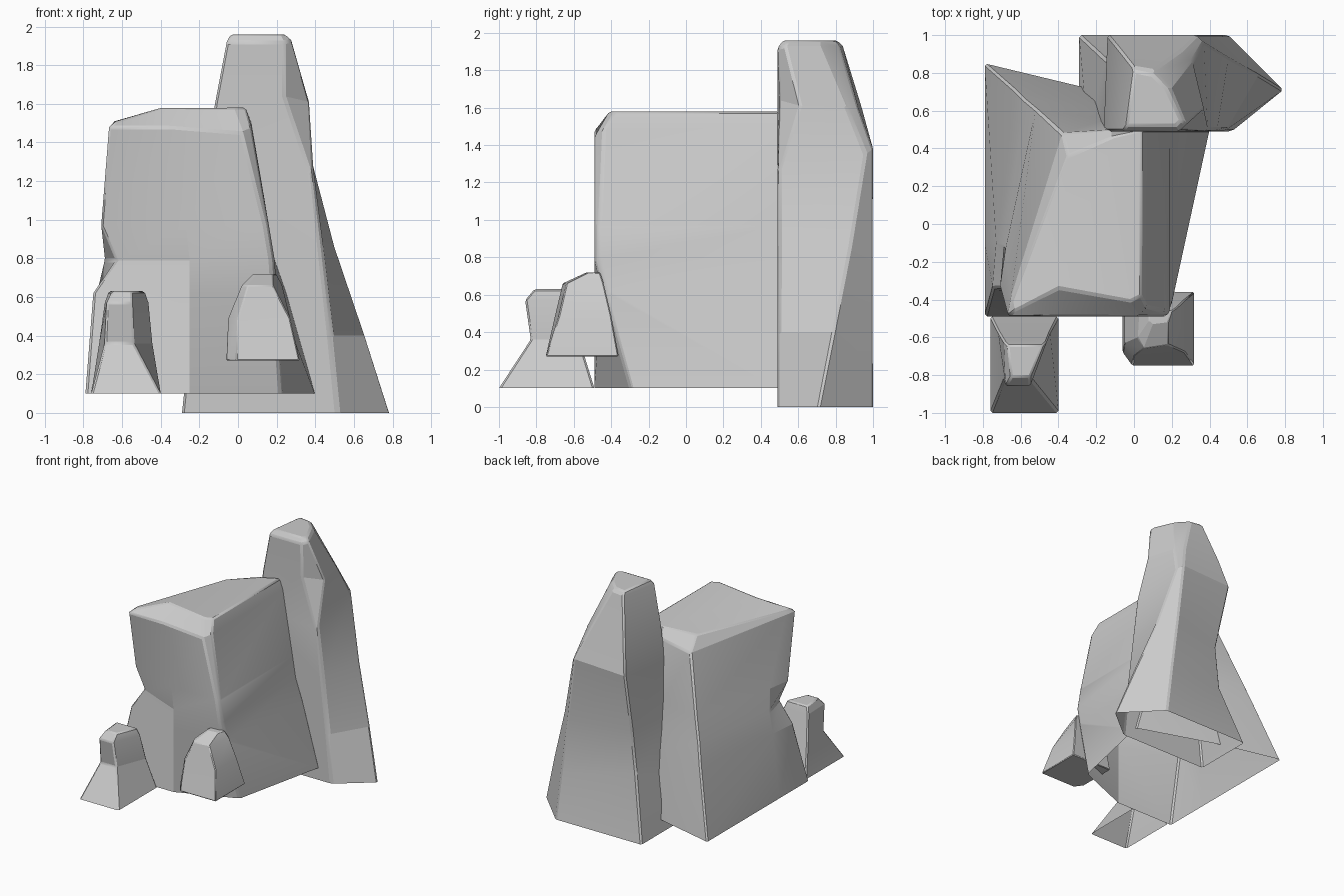
import bpy
import bmesh
import math

default_cube = bpy.data.objects.get("Cube")
if default_cube:
    bpy.data.objects.remove(default_cube, do_unlink=True)

# One plain stone colour
stone = bpy.data.materials.new("stone_grey")
stone.use_nodes = True
stone_colour = (0.6, 0.6, 0.6, 1)
stone.diffuse_color = stone_colour
stone.node_tree.nodes["Principled BSDF"].inputs["Base Color"].default_value = stone_colour


def level(z, *outline):
    """Horizontal ring of points at one height."""
    return [(x, y, z) for x, y in outline]


def make_rock(name, rings, bevel_width, cap_split=None, closed_base=False):
    """Skin a stack of equal rings into a rock with a closed top.

    cap_split is an optional pair of ring indices that folds the cap along a ridge.
    closed_base adds an underside for a rock that hangs clear of the ground.
    """
    bm = bmesh.new()
    loops = [[bm.verts.new(point) for point in ring] for ring in rings]
    count = len(loops[0])
    for lower, upper in zip(loops, loops[1:]):
        for i in range(count):
            j = (i + 1) % count
            bm.faces.new((lower[i], lower[j], upper[j], upper[i]))
    top = loops[-1]
    cap = bm.faces.new(top)
    if cap_split:
        first, second = cap_split
        bmesh.utils.face_split(cap, top[first], top[second])
    if closed_base:
        bm.faces.new(reversed(loops[0]))

    mesh = bpy.data.meshes.new(name)
    bm.to_mesh(mesh)
    bm.free()
    mesh.materials.append(stone)
    rock = bpy.data.objects.new(name, mesh)
    bpy.context.collection.objects.link(rock)

    # Chipped edges
    chip = rock.modifiers.new("chipped_edges", "BEVEL")
    chip.width = bevel_width
    chip.segments = 1
    chip.limit_method = "ANGLE"
    chip.angle_limit = math.radians(35)

    bpy.ops.object.select_all(action="DESELECT")
    rock.select_set(True)
    bpy.context.view_layer.objects.active = rock
    bpy.ops.object.shade_smooth_by_angle(angle=math.radians(15))
    return rock


# Broad block: left, front left, front, front right, right, back right, back, back left
make_rock("broad_rock", [
    level(.1, (-.79, -.1), (-.79, -.49), (-.25, -.49), (.22, -.3),
          (.23, -.28), (.4, .5), (-.25, .72), (-.79, .85)),
    level(.62, (-.73, -.1), (-.75, -.34), (-.25, -.49), (.18, -.45),
          (.2, -.42), (.25, .5), (-.2, .62), (-.63, .71)),
    level(.79, (-.69, -.12), (-.63, -.33), (-.25, -.49), (.17, -.49),
          (.19, -.46), (.19, .5), (-.18, .58), (-.58, .66)),
    level(.97, (-.68, -.13), (-.71, -.34), (-.27, -.49), (.14, -.49),
          (.16, -.46), (.16, .5), (-.16, .55), (-.52, .61)),
    [(-.65, -.38, 1.48), (-.67, -.49, 1.48), (-.35, -.49, 1.48), (.02, -.49, 1.45),
     (.07, -.44, 1.48), (.07, .5, 1.5), (-.12, .5, 1.48), (-.38, .48, 1.42)],
    [(-.64, -.4, 1.51), (-.63, -.46, 1.51), (-.4, -.34, 1.58), (-.02, -.41, 1.58),
     (.04, -.38, 1.58), (.04, .5, 1.58), (-.12, .46, 1.57), (-.35, .36, 1.52)],
], .012, cap_split=(2, 7))

# Tall spire: front left, front right pair, right ridge, back right, back left
make_rock("tall_rock", [
    level(0, (-.29, .49), (.5, .49), (.53, .5), (.79, .71), (.5, 1), (-.29, 1)),
    [(-.25, .49, .4), (.46, .49, .4), (.49, .5, .4),
     (.66, .79, .4), (.45, 1, .4), (-.15, .87, .5)],
    level(.86, (-.2, .49), (.41, .49), (.44, .5), (.5, .88), (.39, 1), (-.11, .87)),
    [(-.16, .49, 1.3), (.37, .49, 1.25), (.39, .5, 1.27),
     (.37, .96, 1.35), (.33, 1, 1.38), (-.14, 1, 1.36)],
    [(-.12, .49, 1.6), (.24, .5, 1.64), (.37, .61, 1.61),
     (.31, .86, 1.6), (.25, .92, 1.6), (-.09, .94, 1.6)],
    [(-.06, .49, 1.92), (.24, .49, 1.92), (.28, .53, 1.93),
     (.2, .72, 1.93), (.11, .82, 1.93), (-.01, .84, 1.93)],
    level(1.96, (-.04, .52), (.22, .52), (.25, .55), (.17, .72), (.1, .79), (0, .81)),
], .012)

# Small flared rock: front left, front right, back right, back left
make_rock("small_flared_rock", [
    level(.1, (-.76, -1), (-.4, -1), (-.4, -.49), (-.76, -.49)),
    level(.36, (-.69, -.83), (-.54, -.83), (-.44, -.57), (-.72, -.57)),
    level(.57, (-.68, -.86), (-.55, -.86), (-.46, -.62), (-.69, -.62)),
    level(.63, (-.65, -.81), (-.55, -.81), (-.48, -.64), (-.67, -.64)),
], .01)

# Small peaked rock: front left pair, front right, back right, back left
make_rock("small_peaked_rock", [
    level(.27, (-.06, -.68), (-.01, -.75), (.32, -.75), (.32, -.36), (-.06, -.36)),
    level(.49, (-.05, -.63), (0, -.7), (.27, -.68), (.27, -.4), (-.05, -.4)),
    level(.66, (.02, -.6), (.05, -.66), (.18, -.64), (.23, -.44), (.03, -.44)),
    level(.72, (.08, -.51), (.1, -.53), (.18, -.52), (.2, -.46), (.08, -.46)),
], .006, closed_base=True)
